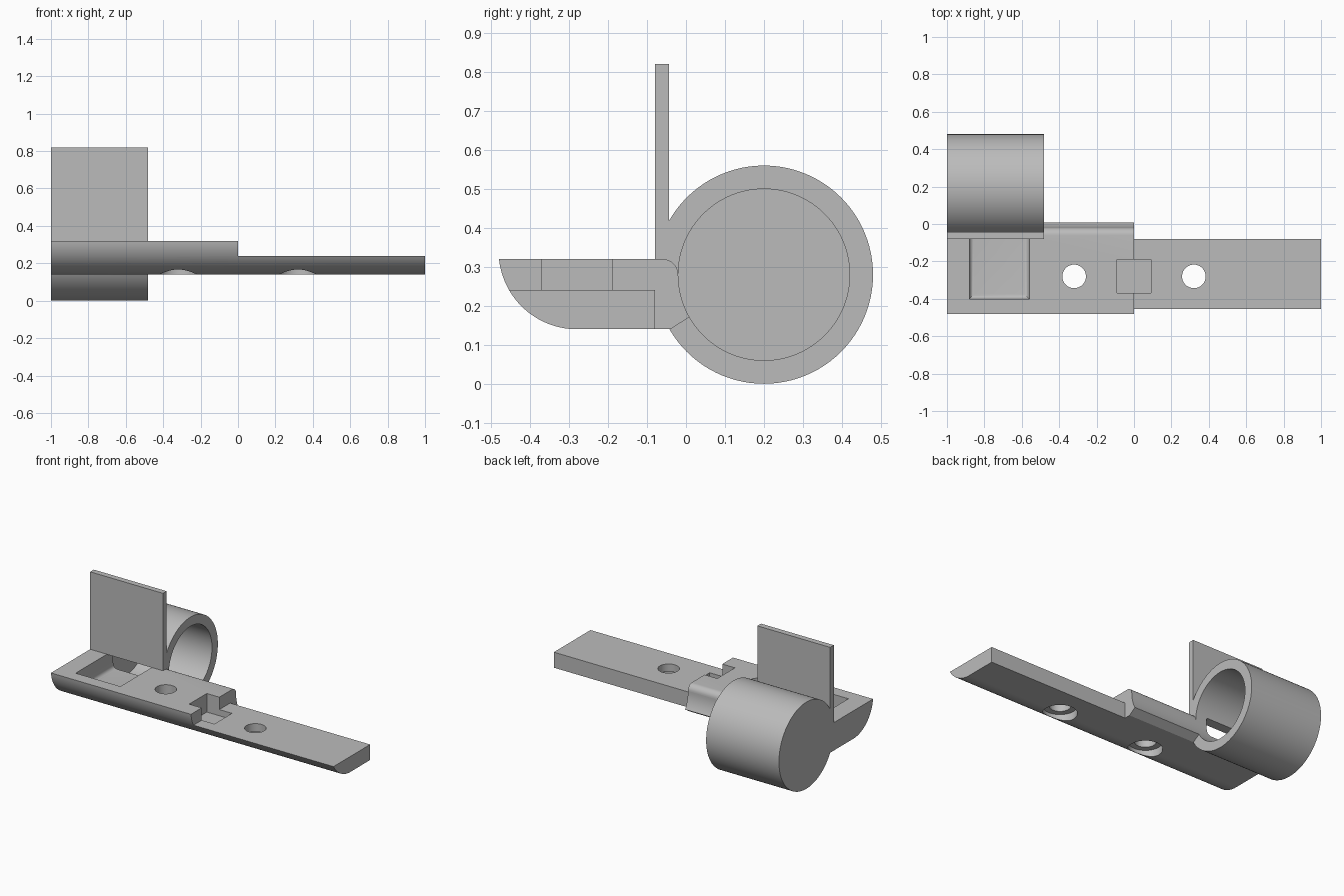
import bpy, bmesh, math
from mathutils import Matrix, Vector

if "Cube" in bpy.data.objects:
    bpy.data.objects.remove(bpy.data.objects["Cube"], do_unlink=True)

GREY = (0.5, 0.5, 0.5, 1)
mat = bpy.data.materials.new("plain grey")
mat.use_nodes = True
mat.diffuse_color = GREY
mat.node_tree.nodes["Principled BSDF"].inputs["Base Color"].default_value = GREY


def finish(name, bm):
    bmesh.ops.recalc_face_normals(bm, faces=bm.faces)
    me = bpy.data.meshes.new(name)
    bm.to_mesh(me)
    bm.free()
    me.materials.append(mat)
    ob = bpy.data.objects.new(name, me)
    bpy.context.collection.objects.link(ob)
    return ob


def box(name, x, y, z, fillet=0):
    """Box from three ranges; fillet rounds the bottom edges except the back one."""
    bm = bmesh.new()
    bmesh.ops.create_cube(bm, size=1)
    for v in bm.verts:
        v.co = Vector([r[0] if c < 0 else r[1] for c, r in zip(v.co, (x, y, z))])
    if fillet:
        edges = [e for e in bm.edges
                 if all(v.co.z < z[0] + 1e-4 for v in e.verts)
                 and any(v.co.y < y[1] - 1e-4 for v in e.verts)]
        bmesh.ops.bevel(bm, geom=edges, offset=fillet, segments=5,
                        profile=0.5, affect='EDGES')
    return finish(name, bm)


def cylinder(name, radius, length, centre, along_x=False):
    bm = bmesh.new()
    turn = Matrix.Rotation(math.pi / 2, 4, 'Y') if along_x else Matrix()
    bmesh.ops.create_cone(bm, cap_ends=True, segments=96, radius1=radius, radius2=radius,
                          depth=length, matrix=Matrix.Translation(centre) @ turn)
    return finish(name, bm)


def prism(name, profile, x0, x1):
    """Extrude a (y, z) profile along x."""
    bm = bmesh.new()
    face = bm.faces.new([bm.verts.new((x0, y, z)) for y, z in profile])
    new = bmesh.ops.extrude_face_region(bm, geom=[face])["geom"]
    bmesh.ops.translate(bm, vec=(x1 - x0, 0, 0),
                        verts=[g for g in new if isinstance(g, bmesh.types.BMVert)])
    return finish(name, bm)


def arc(cy, cz, r, a0, a1, n):
    angles = [a0 + (a1 - a0) * i / n for i in range(n + 1)]
    return [(cy + r * math.cos(a), cz + r * math.sin(a)) for a in angles]


def combine(target, tool, operation):
    mod = target.modifiers.new(operation.lower(), 'BOOLEAN')
    mod.operation, mod.solver, mod.object = operation, 'EXACT', tool
    bpy.context.view_layer.update()
    result = bpy.data.meshes.new_from_object(
        target.evaluated_get(bpy.context.evaluated_depsgraph_get()))
    target.modifiers.clear()
    target.data = result
    bpy.data.objects.remove(tool, do_unlink=True)


def front_curve(top):
    """Rounded front underside, from the given height down to the flat bottom."""
    r, cz = 0.201, 0.341
    return arc(-0.28, cz, r, math.pi + math.asin((cz - top) / r), 1.5 * math.pi, 20)


BOTTOM, TOP, STEP = 0.14, 0.32, 0.24

# Thick base with a rounded back lip
base = prism("bracket_body",
             front_curve(TOP) + [(-0.04, BOTTOM), (0.01, 0.172), (0.04, 0.19), (0.04, 0.28)]
             + arc(-0.06, 0.28, 0.04, 0, math.pi / 2, 8), -1, 0)

# Thin strip, upright plate and cup
strip = prism("strip", front_curve(STEP) + [(-0.08, BOTTOM), (-0.08, STEP)], -0.05, 1)
cup = cylinder("cup", 0.28, 0.52, (-0.74, 0.2, 0.28), True)
plate = box("upright_plate", (-1, -0.48), (-0.08, -0.043), (0.3, 0.82))
for part in (strip, cup, plate):
    combine(base, part, 'UNION')

# Bore of the cup, closed at the far end, also grooving the base
cutters = [cylinder("bore", 0.22, 1.04, (-0.42, 0.2, 0.28), True)]

# Filleted pocket that opens into the bore beneath the plate
pocket_x = (-0.88, -0.56)
cutters.append(box("pocket", pocket_x, (-0.4, 0.05), (0.2, 0.319), fillet=0.025))
cutters.append(box("pocket_mouth", pocket_x, (-0.4, -0.08), (0.26, 0.4)))

# Square recess across the step
cutters.append(box("square_recess", (-0.09, 0.09), (-0.37, -0.19), (0.2, 0.4)))

# Screw holes with counterbores underneath
for x in (-0.32, 0.32):
    cutters.append(cylinder("screw_hole", 0.063, 0.4, (x, -0.28, 0.25)))
    cutters.append(cylinder("counterbore", 0.1, 0.14, (x, -0.28, 0.12)))

for cutter in cutters:
    cutter.hide_render = True
    combine(base, cutter, 'DIFFERENCE')

bpy.ops.object.select_all(action='DESELECT')
base.select_set(True)
bpy.context.view_layer.objects.active = base
bpy.ops.object.shade_smooth_by_angle(angle=math.radians(25))
